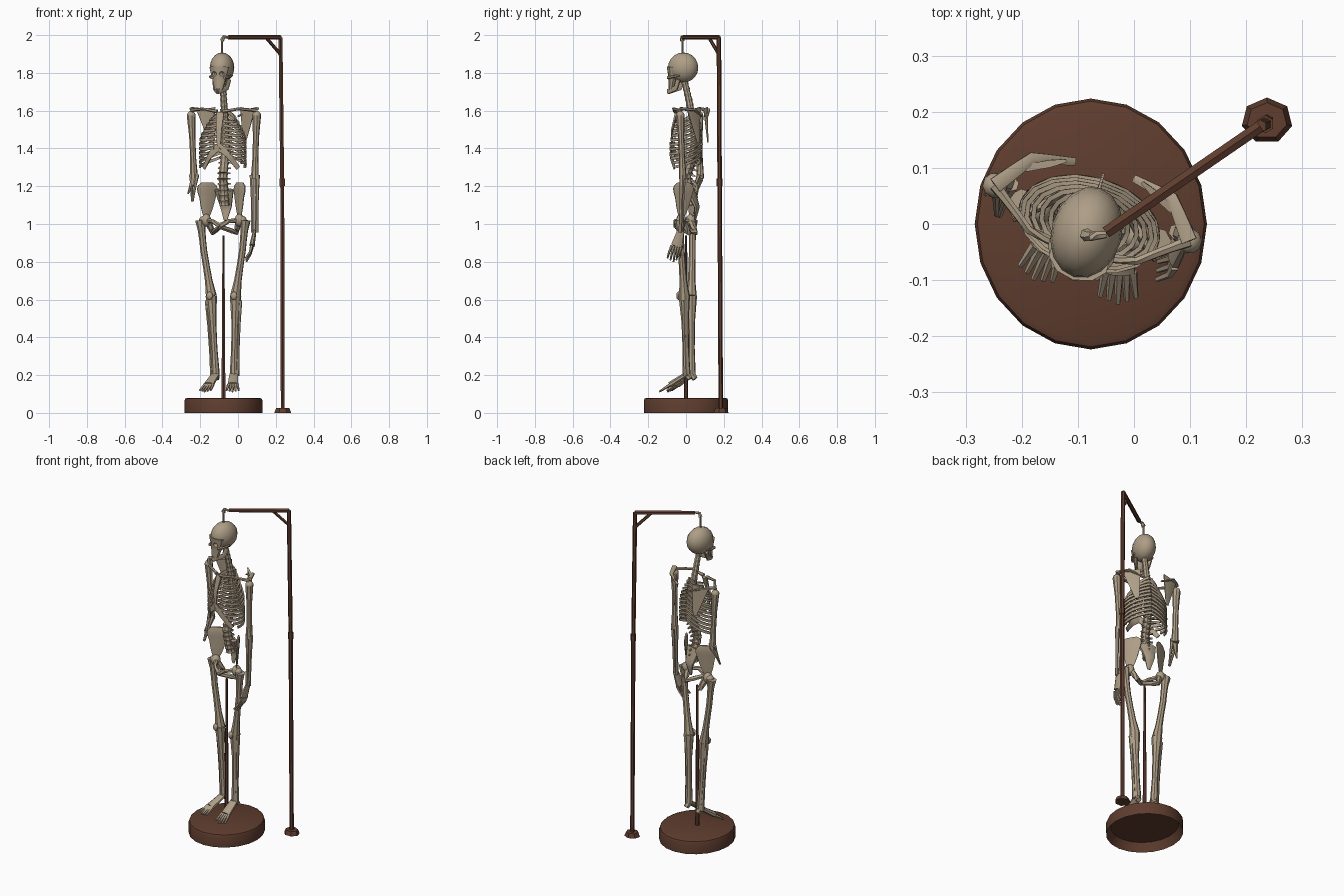
import bpy, bmesh
from math import sin, cos, pi, radians
from mathutils import Vector, Matrix

if "Cube" in bpy.data.objects:
    bpy.data.objects.remove(bpy.data.objects["Cube"])


def material(name, colour):
    made = bpy.data.materials.new(name)
    made.use_nodes = True
    made.diffuse_color = (*colour, 1)
    made.node_tree.nodes["Principled BSDF"].inputs["Base Color"].default_value = (*colour, 1)
    return made


BONE = material("bone", (.42, .34, .24))
WOOD = material("dark_brown", (.115, .047, .028))
ACROSS, FORWARD, UP = Vector((1, 0, 0)), Vector((0, -1, 0)), Vector((0, 0, 1))
# The skeleton hangs beside the pole, turned a little to its right
TWIST = Matrix.Translation((-.08, 0, 0)) @ Matrix.Rotation(radians(-16), 4, 'Z')
parts = []


def finish(name, bm, mat):
    bmesh.ops.recalc_face_normals(bm, faces=bm.faces)
    mesh = bpy.data.meshes.new(name)
    bm.to_mesh(mesh)
    bm.free()
    if mat is BONE:
        mesh.transform(TWIST)
    mesh.materials.append(mat)
    ob = bpy.data.objects.new(name, mesh)
    bpy.context.collection.objects.link(ob)
    parts.append(ob)
    return ob


def bone(name, path, start, end=None, knob=0, flat=1, wide=ACROSS, sides=6, cuts=3, mat=BONE):
    """Tapered tube along a path; knob swells both ends, flat thins it against the wide direction."""
    path = [Vector(p) for p in path]
    end = start if end is None else end
    spots = [a.lerp(b, k / cuts) for a, b in zip(path, path[1:]) for k in range(cuts)] + [path[-1]]
    last = len(spots) - 1
    bm = bmesh.new()
    loops = []
    for i, spot in enumerate(spots):
        t = i / last
        along = (spots[min(i + 1, last)] - spots[max(i - 1, 0)]).normalized()
        u = wide - along * along.dot(wide)
        if u.length < .05:
            u = along.orthogonal()
        u.normalize()
        v = along.cross(u) * flat
        radius = (start + (end - start) * t) * (1 + knob * abs(2 * t - 1) ** 4)
        angles = [2 * pi * (k + .5) / sides for k in range(sides)]
        loops.append([bm.verts.new(spot + (u * cos(a) + v * sin(a)) * radius) for a in angles])
    for low, high in zip(loops, loops[1:]):
        for k in range(sides):
            bm.faces.new((low[k - 1], low[k], high[k], high[k - 1]))
    bm.faces.new(loops[0])
    bm.faces.new(loops[-1])
    return finish(name, bm, mat)


def ball(name, centre, size, segments=10):
    bm = bmesh.new()
    place = Matrix.Translation(centre) @ Matrix.Diagonal((*size, 1))
    bmesh.ops.create_uvsphere(bm, u_segments=segments, v_segments=segments // 2 + 2, radius=1, matrix=place)
    return finish(name, bm, BONE)


def disc(centre, radius, top_radius, height, sides, stretch):
    bm = bmesh.new()
    place = Matrix.Translation(Vector(centre) + UP * height / 2) @ Matrix.Diagonal((1, stretch, 1, 1))
    bmesh.ops.create_cone(bm, cap_ends=True, segments=sides, radius1=radius, radius2=top_radius,
                          depth=height, matrix=place)
    return bm


def cut(ob, cutter):
    mod = ob.modifiers.new("cut", 'BOOLEAN')
    mod.operation, mod.object, mod.solver = 'DIFFERENCE', cutter, 'EXACT'
    bpy.context.view_layer.objects.active = ob
    bpy.ops.object.modifier_apply(modifier=mod.name)


# Base: round plinth, rounded on top and hollow underneath
bm = disc((-.077, 0, 0), .207, .207, .08, 20, 1.08)
rim = [e for e in bm.edges if all(v.co.z > .07 for v in e.verts)]
bmesh.ops.bevel(bm, geom=rim, offset=.016, segments=2, affect='EDGES', profile=.5)
floor = min(bm.faces, key=lambda f: f.calc_center_median().z)
bmesh.ops.inset_region(bm, faces=[floor], thickness=.025)
bmesh.ops.translate(bm, vec=UP * .05, verts=floor.verts)
finish("base", bm, WOOD)
bone("centre_rod", [(-.077, 0, .06), (-.077, 0, .94)], .012, .006, mat=WOOD)

# Stand: foot, jointed pole, hanging arm and brace
foot, joint, corner = Vector((.237, .184, 0)), Vector((.234, .178, 1.22)), Vector((.225, .174, 1.988))
tip = Vector((-.05, -.015, 1.988))
finish("stand_foot", disc(foot, .046, .036, .025, 7, .9), WOOD)
bone("stand_pole_lower", [foot, joint], .012, mat=WOOD)
bone("stand_pole_upper", [joint, corner], .012, mat=WOOD)
bone("stand_pole_joint", [joint - UP * .02, joint + UP * .02], .016, mat=WOOD)
bone("hanging_arm", [corner, tip], .012, mat=WOOD)
bone("arm_brace", [corner.lerp(tip, .28), corner - UP * .09], .009, mat=WOOD)

# Hook above the skull
bone("hook_rod", [(0, -.02, 1.89), (0, -.02, 1.98)], .005)
bone("hook_knob", [(0, -.02, 1.97), (.01, -.02, 1.99), (.035, -.01, 1.988)], .012, .006)

# Skull
cranium = ball("cranium", (0, -.016, 1.828), (.063, .083, .08), 16)
face = bone("face", [(0, -.062, 1.83), (0, -.068, 1.77), (0, -.08, 1.71)], .056, .022, flat=.75, sides=10)
for s in (-1, 1):
    socket = ball("eye_cutter", (s * .022, -.11, 1.795), (.016, .03, .015))
    cut(cranium, socket)
    cut(face, socket)
    parts.remove(socket)
    bpy.data.objects.remove(socket)


# Spine: a leaning column, with spurs below the neck
def spine(z):
    lumbar, chest, head = .035 - (z - 1.08) * .2, .048, -.02
    if z < 1.25:
        return Vector((0, lumbar, z))
    if z < 1.45:
        return Vector((0, chest * sin((z - 1.25) / .2 * pi / 2), z))
    return Vector((0, chest + (head - chest) * ((z - 1.45) / .35) ** 1.4, z))


COUNT = 24
for i in range(COUNT):
    here, above = spine(1.1 + i * .028), spine(1.128 + i * .028)
    size = .028 - .011 * i / COUNT
    bone("vertebra", [here, above], size * .9, knob=.15, sides=8)
    if 1 < i < COUNT - 5:
        bone("back_spur", [here, here - FORWARD * .045 - UP * .015], .014, .005, flat=.6, wide=UP, sides=4, cuts=1)
        for reach in (-size, size):
            bone("side_spur", [here - FORWARD * .01, here + ACROSS * reach * 1.4 - FORWARD * .018],
                 .008, .005, sides=4, cuts=1)

bone("breastbone", [(0, -.05, 1.59), (0, -.075, 1.5), (0, -.08, 1.39)], .024, .01, flat=.4)
bone("sacrum", [(0, .025, 1.18), (0, .06, 1.09), (0, .05, 1.02)], .055, .01, flat=.4, sides=8)

for s, side in ((-1, "right_"), (1, "left_")):
    def at(x, y, z):
        return Vector((s * x, y, z))

    out = ACROSS * s

    # Jaw and cheek
    bone(side + "jaw", [at(.042, -.03, 1.765), at(.034, -.045, 1.72), at(0, -.1, 1.7)], .015, flat=.5, wide=UP)
    bone(side + "cheekbone", [at(.035, -.09, 1.775), at(.054, -.055, 1.78), at(.056, -.02, 1.785)], .009, .005)

    # Ribs sweep from the spine round to the front, the lower ones stopping short
    for i in range(11):
        width = .07 + .055 * sin(min(1, i / 5) * pi / 2)
        depth = .052 + .028 * min(1, i / 5)
        reach = .93 - max(0, i - 6) * .09
        sweep = [reach * k / 8 for k in range(9)]
        bone(side + "rib", [at(width * sin(pi * t), depth * cos(pi * t),
                               1.605 - i * .024 - .065 * sin(pi * t * .7)) for t in sweep],
             .01, flat=.6, wide=UP, sides=4, cuts=1)
    bone(side + "rib_cartilage", [at(0, -.08, 1.41), at(.05, -.07, 1.365), at(.095, -.035, 1.295)],
         .022, .014, flat=.3, wide=UP)

    # Shoulder: collarbone and blade
    shoulder = at(.18, .02, 1.6)
    bone(side + "collarbone", [at(.015, -.055, 1.595), at(.1, -.04, 1.61), shoulder], .008, knob=.4)
    bone(side + "shoulder_ridge", [at(.055, .1, 1.57), at(.13, .085, 1.605), shoulder + UP * .01],
         .008, .016, flat=.6, wide=FORWARD)
    bone(side + "shoulder_blade", [at(.115, .075, 1.61), at(.09, .095, 1.43)], .055, .012, flat=.13,
         wide=at(.9, -.45, 0), sides=8)

    # Pelvis: rounded wing narrowing into the hip socket
    hip = at(.107, 0, 1.02)
    bone(side + "hip_blade", [at(.09, .012, 1.22), at(.088, .01, 1.14), hip - out * .015], .08, .022, knob=-.55,
         flat=.15, wide=at(.7, -.7, 0), sides=10, cuts=5)
    ball(side + "hip_socket", hip - out * .015, (.026, .028, .034))
    bone(side + "pubic_bone", [hip - out * .02, at(.045, -.045, 1.015), at(0, -.055, .99)], .012, knob=.3)
    bone(side + "sitting_bone", [hip - out * .02, at(.065, .035, .955), at(0, -.055, .985)], .018, .012)

    # Leg
    knee, ankle = at(.067, .01, .62), at(.05, .018, .205) + ACROSS * .005
    toe = at(.078, -.122, .112) + ACROSS * .01
    outer_hip = hip + out * .016
    ball(side + "thigh_head", hip, (.023, .023, .023))
    bone(side + "thigh_bone", [outer_hip, outer_hip.lerp(knee, .4) + out * .006, knee], .018, knob=.6, sides=8)
    ball(side + "kneecap", knee + FORWARD * .032, (.018, .012, .022))
    bone(side + "shin_bone", [knee, ankle], .021, .015, knob=.45, sides=8)
    bone(side + "calf_bone", [knee.lerp(ankle, .06) + out * .025, ankle + out * .018 - UP * .01], .008, knob=.5)

    # Foot, drooping toward the toes
    stride = toe - ankle
    splay = stride.cross(UP).normalized()
    instep = ankle + stride * .6
    bone(side + "heel", [ankle, ankle - FORWARD * .02 - UP * .025], .02, .015)
    bone(side + "foot", [ankle, instep], .024, .03, flat=.55, wide=splay, sides=8)
    for k in range(-2, 3):
        end = toe + splay * k * .016 - stride * .04 * abs(k)
        bone(side + "toe", [instep + splay * k * .012, end], .009, .005, sides=5)

    # Upper arm
    elbow = at(.167, .03, 1.24)
    ball(side + "shoulder_head", shoulder - UP * .025, (.023, .023, .023))
    bone(side + "upper_arm", [shoulder - UP * .025, elbow], .017, .015, knob=.4, sides=8)

    # Forearm: whole on the left, a broken stub on the right
    wrist = at(.17, .02, .955) if s > 0 else at(.16, -.03, 1.12)
    spacing = .7 if s > 0 else .2
    for shift in (-.014, .014):
        bone(side + "forearm", [elbow + ACROSS * shift + UP * .02, wrist + ACROSS * shift * spacing],
             .011, .008 * spacing + .002, knob=.3)
    if s < 0:
        bone("right_forearm_spur", [elbow, elbow + out * .025 + FORWARD * .03 - UP * .08], .018, .004)
        continue

    # Left hand, curling inward
    palm, fingertip = at(.162, -.005, .885), at(.137, -.03, .8)
    spread = Vector((.2, -1, 0)).normalized()
    bone("left_palm", [wrist + UP * .01, palm], .02, .032, flat=.45, wide=spread, sides=8)
    for k in range(-2, 3):
        root, end = palm + spread * k * .013, fingertip + spread * k * .016 + UP * .01 * abs(k)
        bone("left_finger", [root, root.lerp(end, .5) + out * .008, end], .009, .005, sides=5)

# Smooth shading with crisp edges
bpy.ops.object.select_all(action='DESELECT')
for ob in parts:
    ob.select_set(True)
bpy.context.view_layer.objects.active = parts[0]
bpy.ops.object.shade_smooth_by_angle(angle=radians(40))
